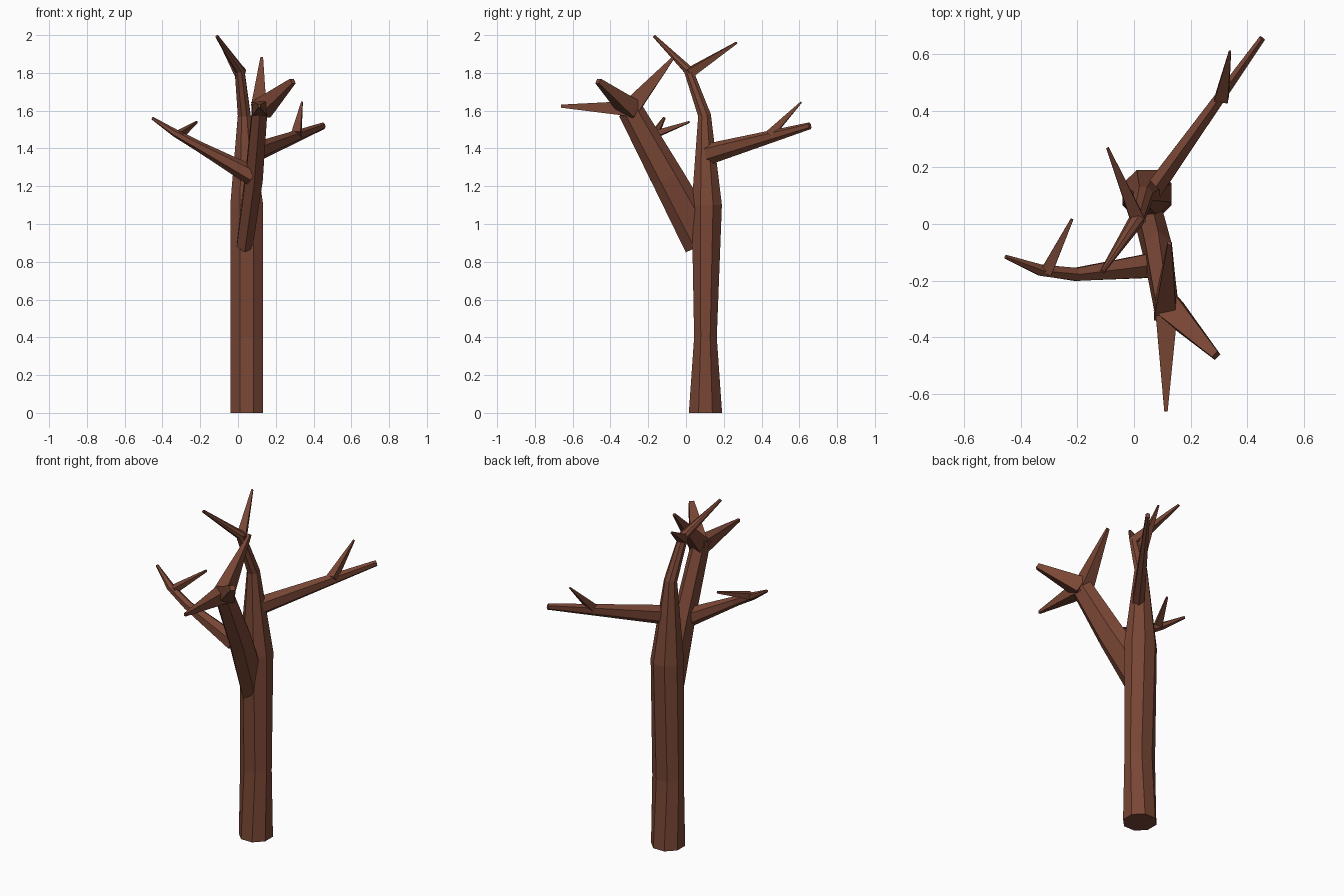
import bpy, bmesh, math
from mathutils import Vector

bark = bpy.data.materials.new("bark")
bark.diffuse_color = (0.19, 0.062, 0.036, 1)


def limb(name, path, sides, side_hint=None):
    """Sweep a faceted oval along path; each entry is (x, y, z, half_width, half_depth)."""
    pts = [Vector(p[:3]) for p in path]
    bm = bmesh.new()
    rings = []
    for i, p in enumerate(path):
        before, after = max(i - 1, 0), min(i + 1, len(pts) - 1)
        t = Vector()
        if before < i:
            t += (pts[i] - pts[before]).normalized()
        if after > i:
            t += (pts[after] - pts[i]).normalized()
        t.normalize()
        s = Vector(side_hint) if side_hint else t.cross(Vector((0, 0, 1)))
        s = (s - t * s.dot(t)).normalized()
        u = s.cross(t)
        ring = []
        for k in range(sides):
            a = 2 * math.pi * (k + 0.5) / sides
            # scale so the flat-sided outline reaches the given half sizes
            f = 1 / math.cos(math.pi / sides) if sides % 2 == 0 else 1.1
            ring.append(bm.verts.new(pts[i] + s * (math.cos(a) * p[3] * f)
                                     + u * (math.sin(a) * p[4] * f)))
        rings.append(ring)
    for r0, r1 in zip(rings, rings[1:]):
        for k in range(sides):
            n = (k + 1) % sides
            bm.faces.new((r0[k], r0[n], r1[n], r1[k]))
    bm.faces.new(rings[0])
    bm.faces.new(rings[-1])
    bmesh.ops.recalc_face_normals(bm, faces=bm.faces)
    me = bpy.data.meshes.new(name)
    bm.to_mesh(me)
    bm.free()
    me.materials.append(bark)
    ob = bpy.data.objects.new(name, me)
    bpy.context.collection.objects.link(ob)
    return ob


# Trunk, bending forward at the top into a thin tip
limb("trunk", [(0.046, 0.103, 0, 0.087, 0.088),
               (0.046, 0.103, 0.4, 0.087, 0.06),
               (0.046, 0.11, 1.1, 0.087, 0.08),
               (0.033, 0.098, 1.575, 0.034, 0.034),
               (0.008, 0.012, 1.815, 0.026, 0.024),
               (-0.112, -0.168, 1.994, 0.008, 0.008)], 8, (1, 0, 0))
limb("crown_twig", [(0.015, 0.01, 1.795, 0.025, 0.025),
                    (-0.093, 0.268, 1.96, 0.005, 0.005)], 4)

# Long branch to the back right with its twig
limb("back_branch", [(0.055, 0.10, 1.365, 0.033, 0.05),
                     (0.453, 0.656, 1.52, 0.011, 0.016)], 6)
limb("back_twig", [(0.31, 0.445, 1.475, 0.024, 0.022),
                   (0.339, 0.61, 1.645, 0.004, 0.004)], 4)

# Heavy front fork, ending in three spikes
limb("front_fork", [(0.035, 0.09, 0.90, 0.042, 0.09),
                    (0.085, -0.10, 1.25, 0.046, 0.075),
                    (0.115, -0.295, 1.603, 0.040, 0.058)], 6, (1, 0, 0))
limb("fork_spike_up", [(0.112, -0.305, 1.60, 0.040, 0.05),
                       (0.126, -0.068, 1.88, 0.007, 0.007)], 4)
limb("fork_spike_front", [(0.115, -0.28, 1.61, 0.042, 0.042),
                          (0.113, -0.662, 1.624, 0.006, 0.008)], 4)
limb("fork_spike_right", [(0.12, -0.29, 1.605, 0.048, 0.048),
                          (0.29, -0.465, 1.757, 0.014, 0.014)], 4)

# Left branch growing out of the fork, with its twig
limb("left_branch", [(0.075, -0.145, 1.255, 0.044, 0.046),
                     (-0.205, -0.178, 1.41, 0.023, 0.024),
                     (-0.33, -0.163, 1.48, 0.02, 0.018),
                     (-0.453, -0.116, 1.56, 0.007, 0.007)], 6)
limb("left_twig", [(-0.31, -0.17, 1.473, 0.021, 0.018),
                   (-0.219, 0.017, 1.54, 0.005, 0.005)], 4)
